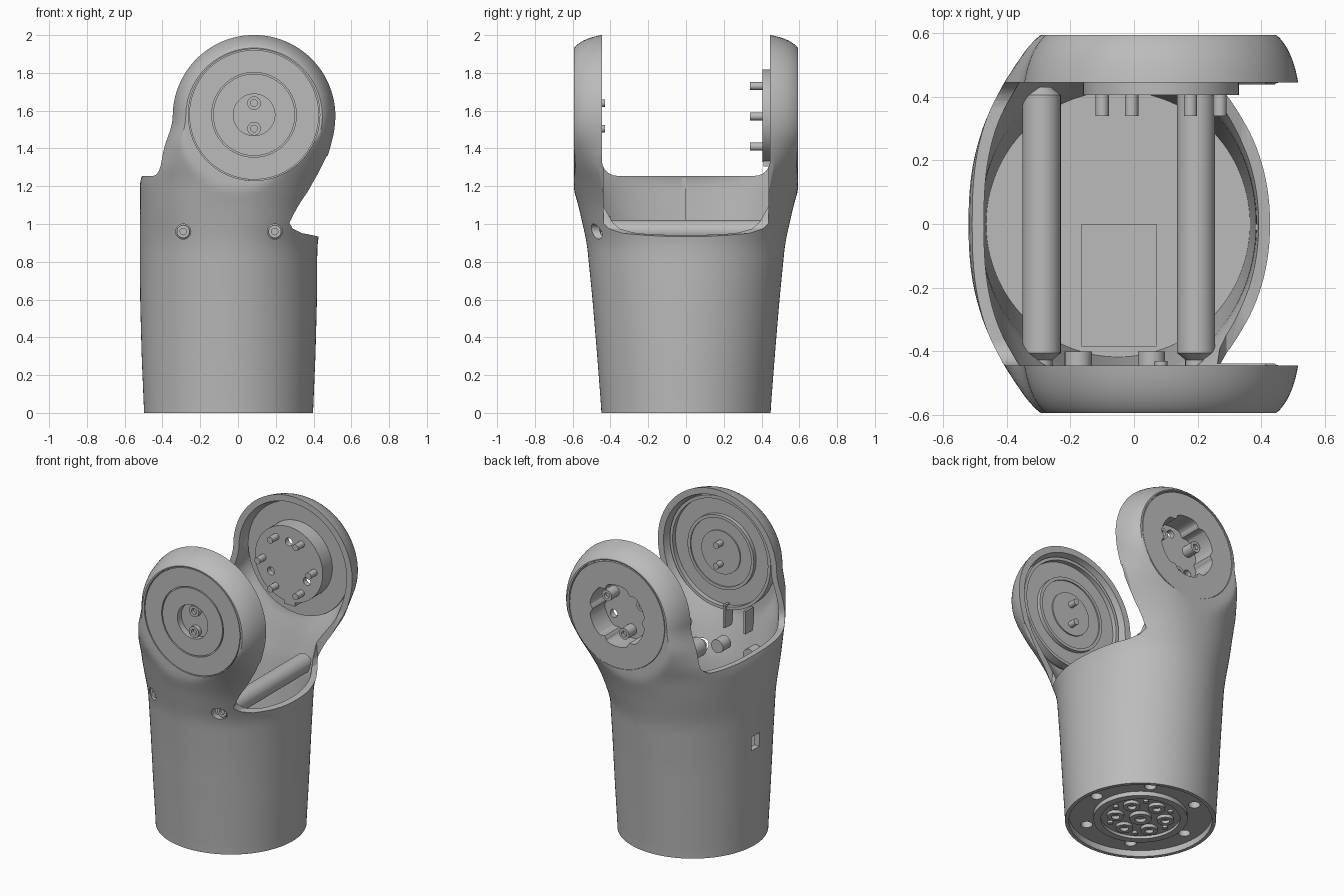
import bpy, bmesh, math
from mathutils import Vector

cube = bpy.data.objects.get("Cube")
if cube:
    bpy.data.objects.remove(cube)

grey = bpy.data.materials.new("satin_grey")
grey.use_nodes = True
grey.diffuse_color = (0.5, 0.5, 0.5, 1)
grey.node_tree.nodes["Principled BSDF"].inputs["Base Color"].default_value = (0.5, 0.5, 0.5, 1)

PX, PZ = 0.085, 1.57      # pivot of the fork ears
BX = -0.05                # axis of the lower tube


def finish(bm, name):
    bmesh.ops.remove_doubles(bm, verts=bm.verts, dist=0.0002)
    bmesh.ops.recalc_face_normals(bm, faces=bm.faces)
    mesh = bpy.data.meshes.new(name)
    bm.to_mesh(mesh)
    bm.free()
    mesh.materials.append(grey)
    ob = bpy.data.objects.new(name, mesh)
    bpy.context.collection.objects.link(ob)
    return ob


def smooth(ob):
    bpy.ops.object.select_all(action='DESELECT')
    ob.select_set(True)
    bpy.context.view_layer.objects.active = ob
    bpy.ops.object.shade_smooth_by_angle(angle=math.radians(30))
    return ob


def lathe(name, profile, centre, axis, n=64):
    """Revolve (radius, offset) pairs about the Y or Z axis through centre."""
    bm = bmesh.new()
    rings = []
    for r, h in profile:
        ring = []
        for i in range(n):
            t = math.tau * i / n
            c, s = r * math.cos(t), r * math.sin(t)
            p = Vector((c, h, s)) if axis == 'Y' else Vector((c, s, h))
            ring.append(bm.verts.new(p + Vector(centre)))
        rings.append(ring)
    for a, b in zip(rings, rings[1:]):
        for i in range(n):
            bm.faces.new((a[i], a[(i + 1) % n], b[(i + 1) % n], b[i]))
    bm.faces.new(rings[0])
    bm.faces.new(rings[-1])
    return smooth(finish(bm, name))


def rod(name, r, h0, h1, centre, axis='Y', n=24):
    return lathe(name, [(r, h0), (r, h1)], centre, axis, n)


def box(name, lo, hi):
    bm = bmesh.new()
    bmesh.ops.create_cube(bm, size=1)
    for v in bm.verts:
        v.co = [a + (b - a) * (c + 0.5) for a, b, c in zip(lo, hi, v.co)]
    return finish(bm, name)


def prism(name, points, place, h0, h1):
    """Extrude a 2D outline; place(u, v, h) gives the 3D point."""
    bm = bmesh.new()
    a, b = ([bm.verts.new(place(u, v, h)) for u, v in points] for h in (h0, h1))
    bm.faces.new(a)
    bm.faces.new(b)
    for i in range(len(a)):
        j = (i + 1) % len(a)
        bm.faces.new((a[i], a[j], b[j], b[i]))
    return finish(bm, name)


def cut(ob, cutters):
    bpy.context.view_layer.objects.active = ob
    for c in cutters:
        c.hide_render = True
        m = ob.modifiers.new("cut", 'BOOLEAN')
        m.operation, m.solver, m.object = 'DIFFERENCE', 'EXACT', c
        bpy.ops.object.modifier_apply(modifier=m.name)
        bpy.data.objects.remove(c)
    return smooth(ob)


# Tube and ear sections: height, centre x, half width, half depth, roundness
KEYS = [(0, BX, .447, .447, 2), (.3, BX, .46, .47, 2), (.6, BX, .468, .495, 2),
        (.9, BX, .47, .525, 2.05), (1.1, -.03, .49, .57, 2.3), (1.25, .01, .53, .615, 2.4),
        (1.38, .042, .476, .645, 3.5), (1.46, .064, .457, .65, 4.6),
        (1.52, PX, .445, .65, 5), (PZ, PX, .445, .65, 5)]


def section(z):
    def at(h):
        h = min(max(h, 0), PZ)
        for p, q in zip(KEYS, KEYS[1:]):
            if h <= q[0]:
                f = (h - p[0]) / (q[0] - p[0])
                return [a + (b - a) * f for a, b in zip(p[1:], q[1:])]
    samples = [at(z + k * 0.0125) for k in range(-4, 5)]
    return [sum(c) / len(samples) for c in zip(*samples)]


def body_solid(name, z0, inset, flat, n=128, rows=46, steps=48):
    """Lofted tube whose last section is revolved into the round ear tops."""
    bm = bmesh.new()
    rings = []
    for k in range(rows + 1):
        z = z0 + (PZ - z0) * k / rows
        cx, a, b, e = section(z)
        a, b = a - inset, b - inset
        ring = []
        for i in range(n):
            c, s = math.cos(math.tau * i / n), math.sin(math.tau * i / n)
            x = math.copysign(abs(c) ** (2 / e), c) * a if i % (n // 2) != n // 4 else 0
            y = math.copysign(abs(s) ** (2 / e), s) * b
            ring.append(bm.verts.new((cx + x, min(max(y, -flat), flat), z)))
        rings.append(ring)
    half = [rings[-1][i % n].co.copy() for i in range(-n // 4, n // 4 + 1)]
    for a, b in zip(rings, rings[1:]):
        for i in range(n):
            bm.faces.new((a[i], a[(i + 1) % n], b[(i + 1) % n], b[i]))
    bm.faces.new(rings[0])
    arcs = []
    for k in range(steps + 1):
        t = math.pi * k / steps
        arcs.append([bm.verts.new((PX + (p.x - PX) * math.cos(t), p.y,
                                   PZ + (p.x - PX) * math.sin(t))) for p in half])
    for a, b in zip(arcs, arcs[1:]):
        for i in range(len(half) - 1):
            bm.faces.new((a[i], a[i + 1], b[i + 1], b[i]))
    return finish(bm, name)


def u_slot(name, half, floor, r, x0, x1):
    """Slot through x with a flat floor and rounded lower corners."""
    pts = [(-half, 2.2), (half, 2.2)]
    for sx, start in ((1, 0), (-1, -90)):
        for k in range(7):
            t = math.radians(start - 15 * k)
            pts.append((sx * (half - r) + r * math.cos(t), floor + r + r * math.sin(t)))
    return prism(name, pts, lambda u, v, h: (h, u, v), x0, x1)


# Hollow shell with the fork slot, the low side opening and the holes
shell = body_solid("fork_shell", 0, 0, .594)
neck = [(.8, .935), (.42, .935), (.35, .95), (.315, .975), (.3, 1.01), (.307, 1.05),
        (.335, 1.11), (.385, 1.2), (.425, 1.27), (.47, 1.36), (.8, 1.36)]
inner_neck = [(.45, .937), (.34, .95), (.29, .975), (.27, 1.01), (.262, 1.1), (.262, 1.4), (.45, 1.4)]
cut(shell, [
    body_solid("cavity", .1, .037, .556),
    u_slot("fork_slot", .445, 1.255, .08, -1, 1),
    prism("low_slot", inner_neck, lambda u, v, h: (u, h, v), -.438, .438),
    prism("side_opening", neck, lambda u, v, h: (u, h, v), -1, 1),
    rod("front_seat", .348, -.8, -.46, (PX, 0, 1.578), n=96),
    rod("back_seat", .348, .46, .8, (PX, 0, 1.578), n=96),
    rod("base_recess", .425, -.1, .04, (BX, 0, 0), 'Z', 96),
    box("side_port", (-.7, -.02, .645), (-.45, .06, .735)),
    *[rod("screw_hole", .04, -.7, -.42, (x, 0, .96)) for x in (-.29, .195)],
    *[rod("base_hole", .035, -.1, .085, (BX + .34 * math.cos(t * math.tau / 6),
                                         .34 * math.sin(t * math.tau / 6), 0), 'Z') for t in range(6)],
])


def socket_screw(name, centre, h0, h1, r, axis='Y'):
    """Round head with a hollow socket at the h1 end."""
    d = math.copysign(.02, h1 - h0)
    return lathe(name, [(r, h0), (r, h1), (r * .5, h1), (r * .5, h1 - d)], centre, axis, 24)


# Front ear cover: seam groove, sunken centre, two screws with nubs inside
lathe("front_cover", [(.11, -.55), (.11, -.592), (.217, -.592), (.217, -.58), (.224, -.58),
                      (.224, -.592), (.343, -.592), (.343, -.53), (.365, -.53), (.365, -.475),
                      (.345, -.475), (.345, -.505),
                      (.24, -.505), (.24, -.48), (.22, -.48), (.22, -.488), (.14, -.488),
                      (.14, -.48)], (PX, 0, 1.578), 'Y', 96)
for z in (1.505, 1.64):
    socket_screw("front_cover_screw", (PX, 0, z), -.55, -.578, .036)
    rod("front_cover_nub", .02, -.49, -.43, (PX, 0, z))

# Back ear cover with a drum, a lobed recess and six pins
back = lathe("back_cover", [(.343, .592), (.343, .53), (.365, .53), (.365, .505), (.245, .505),
                            (.245, .405)], (PX, 0, 1.574), 'Y', 96)
ring6 = [(math.cos(k * math.tau / 6), math.sin(k * math.tau / 6)) for k in range(6)]
lobes = []
for k in range(96):
    t = math.tau * k / 96
    r = .2 - .022 * max(0, math.cos(6 * t)) ** 4
    lobes.append((PX + r * math.cos(t), PZ + r * math.sin(t)))
cut(back, [prism("lobed_recess", lobes, lambda u, v, h: (u, h, v), .44, .7),
           *[rod("drum_hole", .026, .3, .6, (PX - .15 * ring6[k][1], 0, PZ + .15 * ring6[k][0]))
             for k in (0, 2, 4)]])
for k, (c, s) in enumerate(ring6):
    rod("drum_pin", .021, .34, .42, (PX + .185 * c, 0, PZ + .185 * s))
    if k % 2:
        socket_screw("drum_screw", (PX - .145 * s, 0, PZ + .145 * c), .43, .52, .036)
box("drum_tab", (PX - .04, .41, 1.305), (PX + .04, .5, 1.36))

# Cross bars inside the tube, each held by a screw from the front
for x in (-.29, .195):
    lathe("cross_bar", [(.03, -.43), (.06, -.405), (.06, .405), (.03, .43)], (x, 0, .96), 'Y', 40)
    socket_screw("cross_bar_screw", (x, 0, .96), -.4, -.445, .034)

# Small inside details: bosses, prongs, seam ribs and floor plate
for x in (-.175, .055):
    rod("inner_boss", .043, -.48, -.4, (x, 0, 1.0))
for x in (-.11, .04):
    box("cable_prong", (x, -.54, 1.1), (x + .015, -.46, 1.25))
box("seam_rib_right", (-.5, -.02, .75), (-.475, 0, 1.25))
box("seam_rib_left", (.38, -.02, .5), (.4, 0, .93))
box("floor_plate", (-.165, -.385, .095), (.07, 0, .108))

# Base coupling seen from underneath
lathe("coupling_ring", [(.28, .045), (.28, .012), (.235, .012), (.235, .03)], (BX, 0, 0), 'Z')
socket_screw("coupling_centre", (BX, 0, 0), .045, .008, .065, 'Z')
for c, s in ring6:
    socket_screw("coupling_boss", (BX - .15 * s, .15 * c, 0), .045, .01, .05, 'Z')
    rod("coupling_pin", .016, .015, .045, (BX + .19 * c, .19 * s, 0), 'Z', 16)
